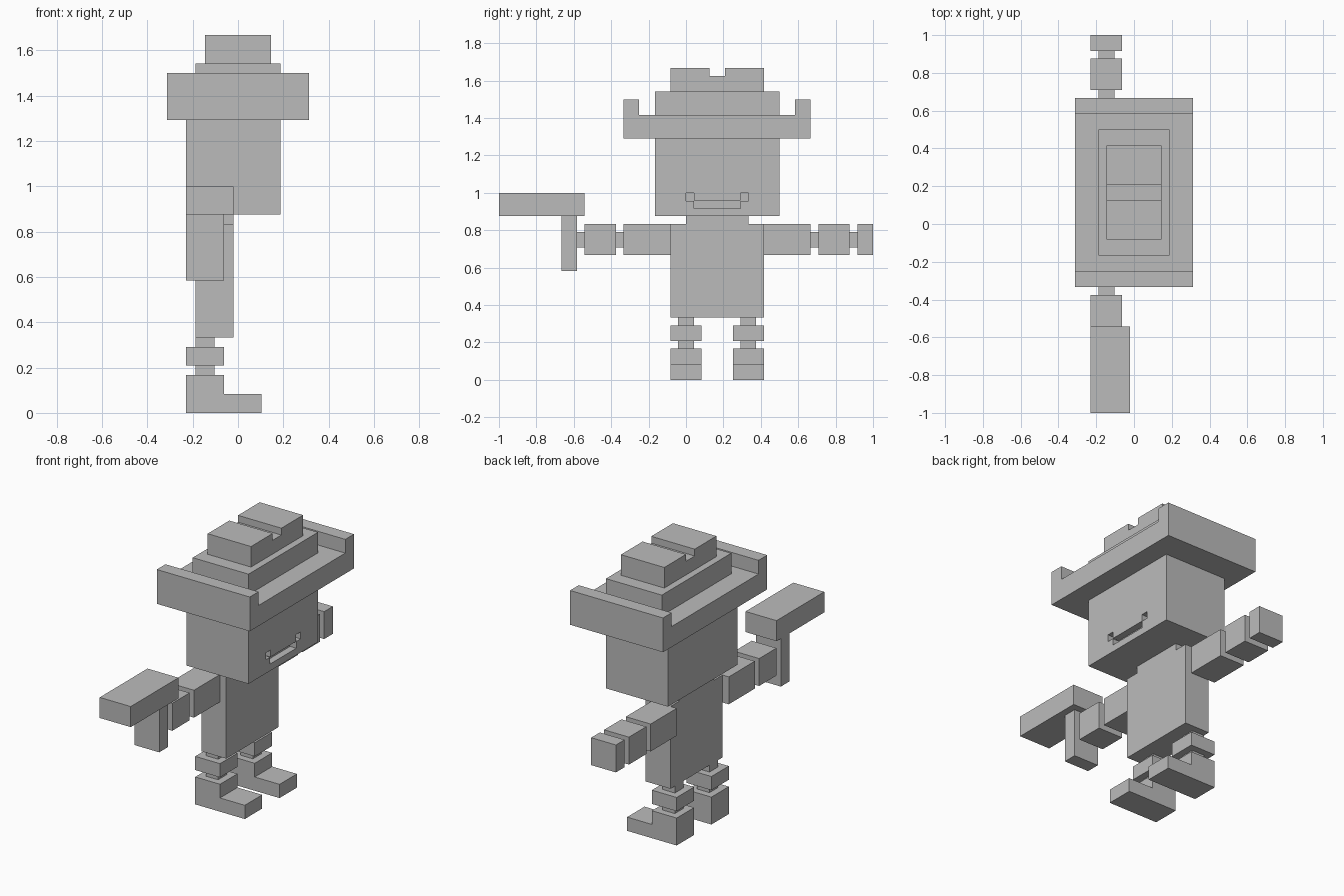
import bpy, bmesh
from mathutils import Vector

if "Cube" in bpy.data.objects:
    bpy.data.objects.remove(bpy.data.objects["Cube"])

U = 1 / 24  # one block

grey = bpy.data.materials.new("grey")
grey.diffuse_color = (0.5, 0.5, 0.5, 1)
grey.use_nodes = True
grey.node_tree.nodes["Principled BSDF"].inputs["Base Color"].default_value = grey.diffuse_color


def prism(name, profile, axis, lo, hi):
    """Extrude a closed profile along x or y; profile is (y, z) or (x, z)."""
    bm = bmesh.new()
    pts = [(lo, a, b) if axis == "x" else (a, lo, b) for a, b in profile]
    face = bm.faces.new([bm.verts.new(Vector(p) * U) for p in pts])
    ext = bmesh.ops.extrude_face_region(bm, geom=[face])
    d = (hi - lo) * U
    move = (d, 0, 0) if axis == "x" else (0, d, 0)
    bmesh.ops.translate(bm, vec=move,
                        verts=[e for e in ext["geom"] if isinstance(e, bmesh.types.BMVert)])
    bmesh.ops.recalc_face_normals(bm, faces=bm.faces)
    mesh = bpy.data.meshes.new(name)
    bm.to_mesh(mesh)
    bm.free()
    mesh.materials.append(grey)
    ob = bpy.data.objects.new(name, mesh)
    bpy.context.collection.objects.link(ob)
    return ob


def box(name, x, y, z):
    return prism(name, [(y[0], z[0]), (y[1], z[0]), (y[1], z[1]), (y[0], z[1])], "x", *x)


WIDE, THIN = (-5.5, -1.5), (-4.5, -2.5)  # limb and joint depth

# Hat: brim with upturned ends, band, and grooved crown
prism("hat_brim", [(-8, 31), (16, 31), (16, 36), (14, 36), (14, 34),
                   (-6, 34), (-6, 36), (-8, 36)], "x", -7.5, 7.5)
box("hat_band", (-4.5, 4.5), (-4, 12), (34, 37))
prism("hat_crown", [(-2, 37), (10, 37), (10, 40), (5, 40), (5, 39),
                    (3, 39), (3, 40), (-2, 40)], "x", -3.5, 3.5)

# Head with a carved smile
head = box("head", (-5.5, 4.5), (-4, 12), (21, 31))
for y, z in (((1, 7), (22, 23)), ((0, 1.02), (22.98, 24)), ((6.98, 8), (22.98, 24))):
    cutter = box("mouth_cutter", (3.5, 6), y, z)
    cutter.hide_render = True
    mod = head.modifiers.new("mouth", "BOOLEAN")
    mod.operation = "DIFFERENCE"
    mod.solver = "EXACT"
    mod.object = cutter
    bpy.context.view_layer.objects.active = head
    bpy.ops.object.modifier_apply(modifier=mod.name)
    bpy.data.objects.remove(cutter)

# Torso
box("neck", (-4.5, -0.5), (0, 8), (20, 21))
box("body", (-4.5, -0.5), (-2, 10), (8, 20))

# Arms, mirrored about the body centre y = 4
for s, side in ((-1, "left"), (1, "right")):
    def span(a, b):
        return tuple(sorted((4 + s * a, 4 + s * b)))
    box(side + "_upper_arm", WIDE, span(6, 12), (16, 20))
    box(side + "_elbow", THIN, span(12, 13), (17, 19))
    box(side + "_forearm", WIDE, span(13, 17), (16, 20))
    box(side + "_wrist", THIN, span(17, 18), (17, 19))
box("right_hand", WIDE, (22, 24), (16, 20))

# Held tool
box("tool_grip", WIDE, (-16, -14), (14, 21))
box("tool_top", (-5.5, -0.5), (-24, -13), (21, 24))

# Legs
for c, side in ((0, "left"), (8, "right")):
    box(side + "_hip", THIN, (c - 1, c + 1), (7, 8))
    box(side + "_shin", WIDE, (c - 2, c + 2), (5, 7))
    box(side + "_ankle", THIN, (c - 1, c + 1), (4, 5))
    prism(side + "_foot", [(-5.5, 0), (2.5, 0), (2.5, 2), (-1.5, 2),
                           (-1.5, 4), (-5.5, 4)], "y", c - 2, c + 2)
